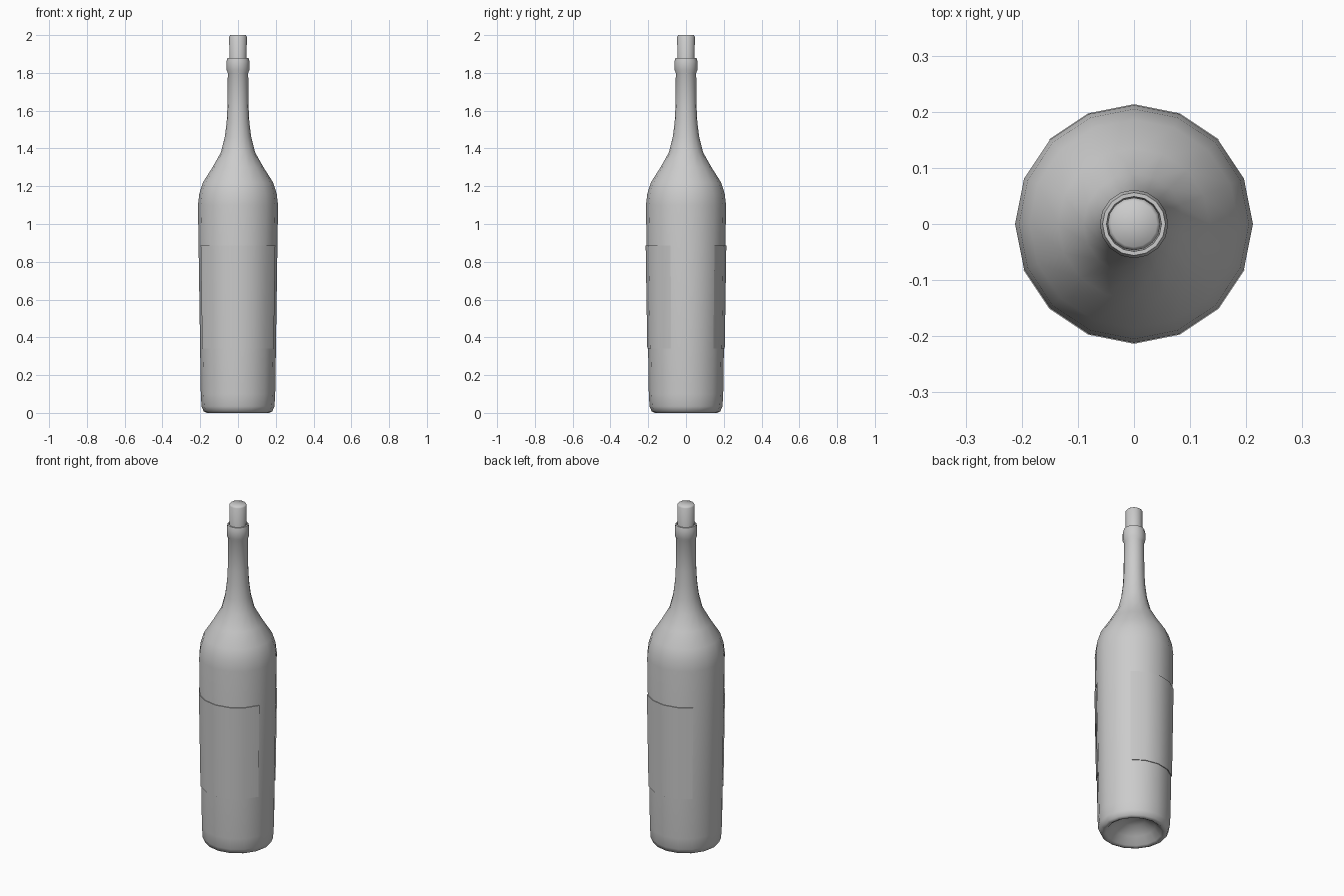
import bpy
import bmesh
import math

SIDES = 16
STEP = 2 * math.pi / SIDES

old = bpy.data.objects.get("Cube")
if old:
    bpy.data.objects.remove(old, do_unlink=True)

grey = bpy.data.materials.new("plain grey")
grey.use_nodes = True
colour = (0.6, 0.6, 0.6, 1)
grey.diffuse_color = colour
grey.node_tree.nodes["Principled BSDF"].inputs["Base Color"].default_value = colour


def lathe(name, profile, first=0, count=SIDES):
    """Turn (radius, height) points about z through count facets."""
    bm = bmesh.new()
    rings = []
    for i in range(count + 1):
        a = (first + i) * STEP
        rings.append([bm.verts.new((r * math.cos(a), r * math.sin(a), z)) for r, z in profile])
    for near, far in zip(rings, rings[1:]):
        for j in range(len(profile) - 1):
            bm.faces.new((near[j], far[j], far[j + 1], near[j + 1]))
    bmesh.ops.remove_doubles(bm, verts=bm.verts, dist=0.0001)
    mesh = bpy.data.meshes.new(name)
    bm.to_mesh(mesh)
    bm.free()
    mesh.materials.append(grey)
    obj = bpy.data.objects.new(name, mesh)
    bpy.context.collection.objects.link(obj)
    bpy.ops.object.select_all(action='DESELECT')
    obj.select_set(True)
    bpy.context.view_layer.objects.active = obj
    bpy.ops.object.shade_smooth_by_angle(angle=math.radians(60))
    return obj


# Bottle: hollow base, tapered body, shoulder, neck, lip and open mouth
lathe("bottle", [
    (0, 0.09), (0.06, 0.08), (0.115, 0.045), (0.15, 0.008), (0.165, 0),
    (0.182, 0.008), (0.193, 0.035), (0.197, 0.1), (0.212, 1.1),
    (0.205, 1.16), (0.186, 1.22), (0.135, 1.3), (0.09, 1.38), (0.07, 1.46),
    (0.06, 1.54), (0.056, 1.62), (0.054, 1.8),
    (0.061, 1.815), (0.061, 1.86), (0.056, 1.88), (0.049, 1.88), (0.046, 1.84),
])

# Cork, running down into the mouth
lathe("cork", [(0, 1.8), (0.044, 1.8), (0.047, 1.992), (0.041, 2), (0, 2)])

# Thin paper labels following the taper of the body
label = [(0.198, 0.34), (0.205, 0.34), (0.2135, 0.885), (0.206, 0.885)]
lathe("front_label", label, first=9, count=6)
lathe("back_label", label, first=2, count=4)
